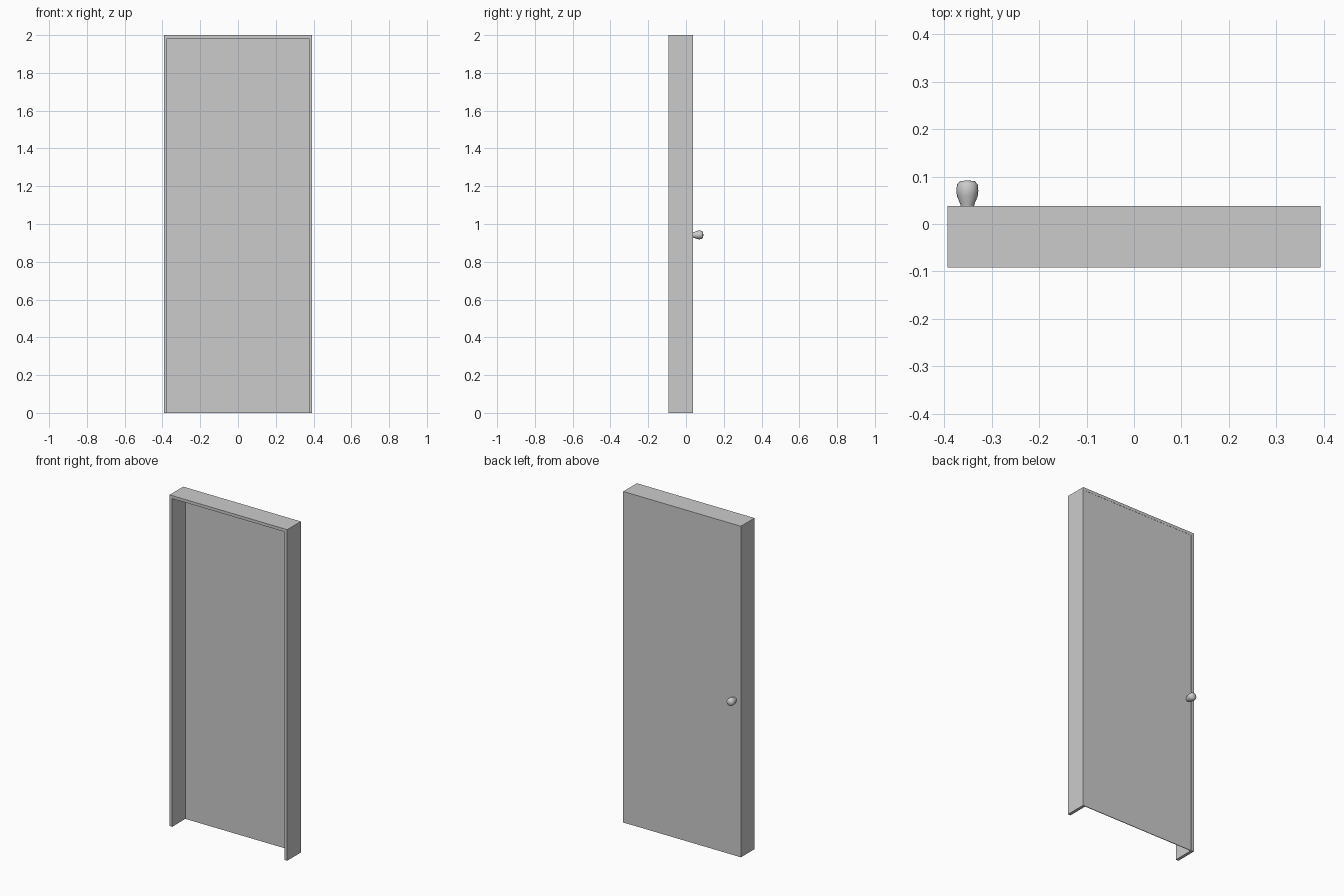
import bpy, bmesh, math
from mathutils import Matrix

cube = bpy.data.objects.get("Cube")
if cube:
    bpy.data.objects.remove(cube, do_unlink=True)

GREY = (0.6, 0.6, 0.6, 1)
grey = bpy.data.materials.new("plain grey")
grey.use_nodes = True
grey.diffuse_color = GREY
grey.node_tree.nodes["Principled BSDF"].inputs["Base Color"].default_value = GREY

HALF_W, HEIGHT, JAMB = 0.393, 2.0, 0.018
FRONT, BACK = -0.092, 0.038


def add_object(name, bm):
    bmesh.ops.recalc_face_normals(bm, faces=bm.faces)
    mesh = bpy.data.meshes.new(name)
    bm.to_mesh(mesh)
    bm.free()
    mesh.materials.append(grey)
    obj = bpy.data.objects.new(name, mesh)
    bpy.context.collection.objects.link(obj)
    return obj


def extrude_outline(name, outline, y0, y1):
    """Extrude an x-z outline from y0 to y1."""
    bm = bmesh.new()
    face = bm.faces.new([bm.verts.new((x, y0, z)) for x, z in outline])
    out = bmesh.ops.extrude_face_region(bm, geom=[face])
    verts = [v for v in out["geom"] if isinstance(v, bmesh.types.BMVert)]
    bmesh.ops.translate(bm, verts=verts, vec=(0, y1 - y0, 0))
    return add_object(name, bm)


# Frame: two jambs and a header in one piece, open at the floor
inner, under = HALF_W - JAMB, HEIGHT - JAMB
left_half = [(inner, under), (inner, 0), (HALF_W, 0), (HALF_W, HEIGHT)]
right_half = [(-x, z) for x, z in reversed(left_half)]
extrude_outline("door_frame", left_half + right_half, FRONT, BACK)

# Thin door leaf at the back of the frame
leaf = [(-inner, 0), (inner, 0), (inner, under), (-inner, under)]
extrude_outline("door_leaf", leaf, BACK - 0.005, BACK - 0.001)

# Knob: a turned profile of (radius, distance from the leaf)
profile = [(0, -0.002), (0.014, -0.002), (0.015, 0.004), (0.022, 0.021),
           (0.023, 0.032), (0.022, 0.045), (0.016, 0.052), (0, 0.054)]
bm = bmesh.new()
points = [bm.verts.new((r, 0, d)) for r, d in profile]
edges = [bm.edges.new(pair) for pair in zip(points, points[1:])]
bmesh.ops.spin(bm, geom=points + edges, cent=(0, 0, 0), axis=(0, 0, 1),
               angle=math.tau, steps=16)
bmesh.ops.remove_doubles(bm, verts=bm.verts, dist=0.0001)
bmesh.ops.transform(bm, verts=bm.verts, matrix=Matrix.Translation(
    (-0.351, BACK, 0.942)) @ Matrix.Rotation(-math.pi / 2, 4, "X"))
knob = add_object("door_knob", bm)
bpy.ops.object.select_all(action="DESELECT")
knob.select_set(True)
bpy.context.view_layer.objects.active = knob
bpy.ops.object.shade_smooth_by_angle(angle=math.radians(50))
